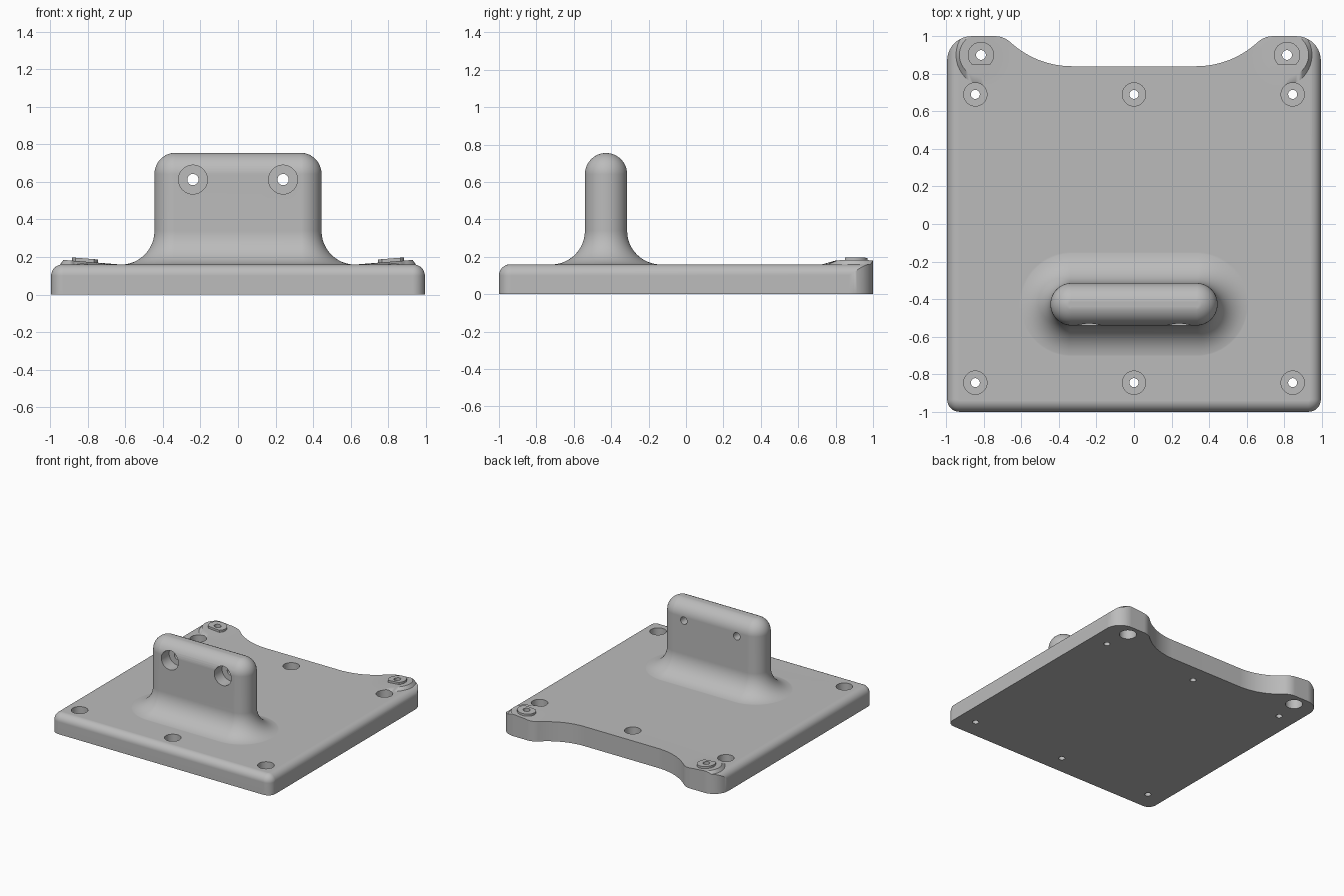
import bpy, bmesh
from math import sin, cos, pi, radians
from mathutils import Matrix, Vector

cube = bpy.data.objects.get("Cube")
if cube:
    bpy.data.objects.remove(cube, do_unlink=True)

TOP = 0.16          # plate thickness
EAR = (0.815, 0.9)  # centre of each rear ear hole

grey = bpy.data.materials.new("Plain grey")
grey.use_nodes = True
grey.diffuse_color = (0.5, 0.5, 0.5, 1)
grey.node_tree.nodes["Principled BSDF"].inputs["Base Color"].default_value = (0.5, 0.5, 0.5, 1)


def make_object(name, bm):
    bmesh.ops.recalc_face_normals(bm, faces=bm.faces[:])
    mesh = bpy.data.meshes.new(name)
    bm.to_mesh(mesh)
    bm.free()
    mesh.materials.append(grey)
    obj = bpy.data.objects.new(name, mesh)
    bpy.context.collection.objects.link(obj)
    return obj


def loft(bm, rings):
    """Closed solid through a stack of equal-length rings."""
    loops = [[bm.verts.new(p) for p in ring] for ring in rings]
    for a, b in zip(loops, loops[1:]):
        for i in range(len(a)):
            j = (i + 1) % len(a)
            bm.faces.new((a[i], a[j], b[j], b[i]))
    bm.faces.new(loops[0][::-1])
    bm.faces.new(loops[-1])


def circle(x, y, z, r, n=40):
    return [Vector((x + r * cos(2 * pi * i / n), y + r * sin(2 * pi * i / n), z)) for i in range(n)]


def stadium(offset, z, half=0.332, radius=0.113, y=-0.4275, n=56):
    pts = []
    for i in range(n):
        a = 2 * pi * (i + 0.5) / n - pi / 2
        side = half if cos(a) > 0 else -half
        pts.append((side + (radius + offset) * cos(a), y + (radius + offset) * sin(a), z))
    return pts


def arc(cx, cy, r, start, end, n=14):
    return [(cx + r * cos(radians(start + (end - start) * i / n)),
             cy + r * sin(radians(start + (end - start) * i / n))) for i in range(n + 1)]


def boolean(target, tool, operation):
    mod = target.modifiers.new(operation, 'BOOLEAN')
    mod.operation = operation
    mod.solver = 'EXACT'
    mod.object = tool
    bpy.context.view_layer.objects.active = target
    bpy.ops.object.modifier_apply(modifier=mod.name)
    bpy.data.objects.remove(tool, do_unlink=True)


# Base plate: rounded front corners, rounded front and side top edges
bm = bmesh.new()
bmesh.ops.create_cube(bm, size=1)
for v in bm.verts:
    v.co = (v.co.x * 1.99, 1.2 if v.co.y > 0 else -1, TOP if v.co.z > 0 else 0)
upright = [e for e in bm.edges if all(v.co.y < 0 for v in e.verts)
           and abs(e.verts[0].co.z - e.verts[1].co.z) > 0.1]
bmesh.ops.bevel(bm, geom=upright, offset=0.065, segments=8, profile=0.5, affect='EDGES')
rim = [e for e in bm.edges if all(v.co.z > TOP - 0.001 for v in e.verts)
       and not all(v.co.y > 1.1 for v in e.verts)]
bmesh.ops.bevel(bm, geom=rim, offset=0.06, segments=8, profile=0.5, affect='EDGES')
plate = make_object("mounting_plate", bm)

# Upright tab: wide foot fillet, straight wall, fully rounded top
bm = bmesh.new()
rings = [stadium(0.18, 0.1)]
for i in range(13):
    a = radians(90 * i / 12)
    rings.append(stadium(0.18 * (1 - sin(a)), TOP - 0.001 + 0.18 * (1 - cos(a))))
for i in range(12):
    a = radians(7.5 * i)
    rings.append(stadium(-0.113 * (1 - cos(a)), 0.642 + 0.113 * sin(a)))
loft(bm, rings)
boolean(plate, make_object("upright_tab", bm), 'UNION')


# Sloped mounds and flat-sided bosses on the two rear ears
def tilt(p):
    return Vector((p.x, p.y, p.z + 0.08 * (abs(p.x) - EAR[0])))


for s in (-1, 1):
    bm = bmesh.new()
    base = (s * 0.765, 0.9)
    loft(bm, [circle(*base, 0.1, 0.185), circle(*base, 0.156, 0.185),
              [tilt(p) for p in circle(s * EAR[0], EAR[1], 0.175, 0.115)]])
    boolean(plate, make_object("ear_mound", bm), 'UNION')
    bm = bmesh.new()
    rings = [circle(s * EAR[0], EAR[1], z, 0.07) for z in (0.12, 0.192)]
    for ring in rings:
        for p in ring:
            p.y = max(p.y, EAR[1] - 0.05)
    rings[1] = [tilt(p) for p in rings[1]]
    loft(bm, rings)
    bmesh.ops.remove_doubles(bm, verts=bm.verts[:], dist=0.0001)
    boolean(plate, make_object("ear_boss", bm), 'UNION')

# Trim to the outline: rounded ears with a scooped rear edge between them
half = arc(0.33, 1.325, 0.485, -90, -47) + arc(0.74, 0.88, 0.12, 133, 90)
half += arc(0.865, 0.87, 0.13, 90, 0) + [(1.1, 0.86), (1.1, -1.1)]
outline = half + [(-x, y) for x, y in reversed(half)]
bm = bmesh.new()
loft(bm, [[(x, y, z) for x, y in outline] for z in (-0.2, 1)])
boolean(plate, make_object("outline_trim", bm), 'INTERSECT')

# Stepped screw holes
bm = bmesh.new()


def bore(x, y, profile):
    loft(bm, [circle(x, y, z, r) for r, z in profile])


FLOOR = TOP - 0.07
for y in (-0.845, 0.69):
    for x in (-0.845, 0, 0.845):
        bore(x, y, [(0.024, -0.1), (0.024, FLOOR), (0.062, FLOOR), (0.062, 0.3)])
for s in (-1, 1):
    bore(s * EAR[0], EAR[1], [(0.065, -0.1), (0.065, 0.1), (0.026, 0.1), (0.026, 0.3)])

# Tab holes are drawn upright, then turned to run front to back
old = set(bm.verts)
for s in (-1, 1):
    bore(s * 0.24, 0.612, [(0.03, 0.2), (0.03, 0.44), (0.077, 0.44), (0.077, 0.65)])
bmesh.ops.transform(bm, matrix=Matrix.Rotation(radians(90), 4, 'X'),
                    verts=[v for v in bm.verts if v not in old])
boolean(plate, make_object("screw_holes", bm), 'DIFFERENCE')

# Smooth shading with crisp edges
bpy.ops.object.select_all(action='DESELECT')
plate.select_set(True)
bpy.context.view_layer.objects.active = plate
bpy.ops.object.shade_smooth_by_angle(angle=radians(30))
weighted = plate.modifiers.new("Weighted normals", 'WEIGHTED_NORMAL')
weighted.keep_sharp = True
